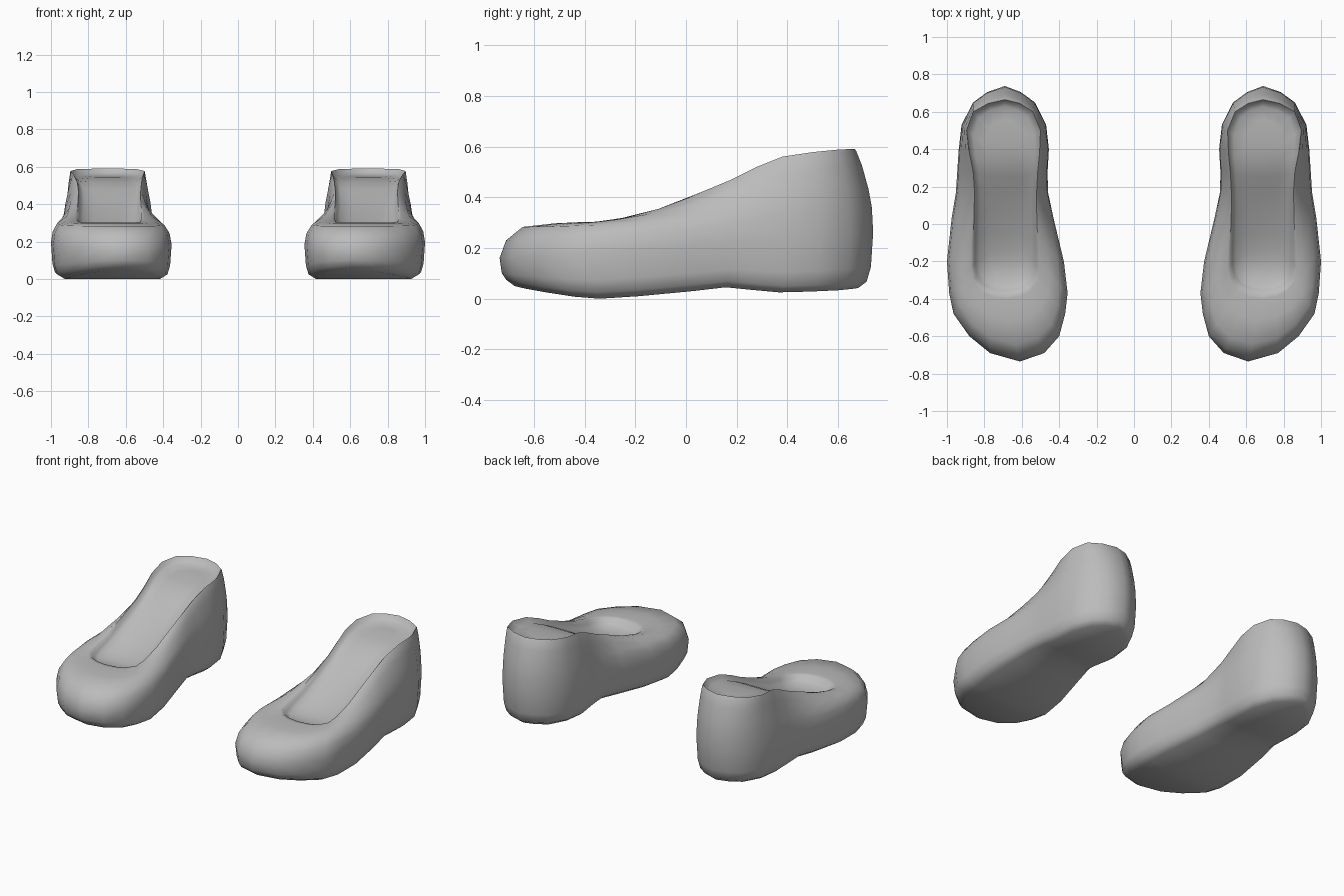
import bpy
import bmesh

# Remove the default cube only
cube = bpy.data.objects.get("Cube")
if cube:
    bpy.data.objects.remove(cube, do_unlink=True)

grey = bpy.data.materials.new("plain_grey")
grey.use_nodes = True
grey.diffuse_color = (0.5, 0.5, 0.5, 1)
shader = next(n for n in grey.node_tree.nodes if n.type == "BSDF_PRINCIPLED")
shader.inputs["Base Color"].default_value = (0.5, 0.5, 0.5, 1)
shader.inputs["Roughness"].default_value = 0.6

# Widest outline from toe to heel: y, inner x, outer x
OUTLINE = [
    (-.735, .61, .61), (-.69, .48, .77), (-.6, .4, .88), (-.48, .368, .965),
    (-.37, .355, .988), (-.2, .375, 1), (.03, .43, .975), (.17, .46, .952),
    (.28, .462, .945), (.4, .455, .937), (.53, .47, .922), (.65, .53, .86),
    (.705, .605, .785), (.738, .69, .69)]

# Foot opening, matching stations: y, inner x, outer x, rim height
OPENING = [
    (-.37, .69, .69, .3), (-.36, .62, .76, .3), (-.34, .57, .81, .3),
    (-.29, .525, .85, .305), (-.22, .515, .86, .32), (-.1, .515, .86, .355),
    (.06, .52, .855, .42), (.18, .52, .853, .47), (.28, .515, .86, .52),
    (.38, .505, .88, .56), (.5, .5, .895, .578), (.6, .54, .86, .588),
    (.645, .61, .78, .59), (.665, .69, .69, .59)]

# Height of the sole at each station, raised under the arch
SOLE = [.05, .04, .025, .008, 0, .01, .03, .045, .035, .025, .028, .033, .038, .042]


def lerp(a, b, t):
    return a + (b - a) * t


def scaled(row, sx, sy):
    """Shrink one station across its own centre and along the shoe."""
    y, a, b = row[:3]
    c = (a + b) / 2
    return y * sy, c + (a - c) * sx, c + (b - c) * sx


def below(sx, sy, height):
    """Ring of stations under the widest line."""
    return [(*scaled(row, sx, sy), lerp(SOLE[i] + .025, widest_height(row[0]), height)
             if height is not None else SOLE[i]) for i, row in enumerate(OUTLINE)]


def widest_height(y):
    return lerp(.16, .26, (y + .735) / 1.47)


def above(t, toe_rise, heel_rise):
    """Ring between the widest line and the rim, fuller at the toe."""
    ring = []
    for out, rim in zip(OUTLINE, OPENING):
        fullness = min(1, max(0, -out[0] / .5))
        rise = lerp(heel_rise, toe_rise, fullness)
        ring.append((*(lerp(p, q, t) for p, q in zip(out, rim)),
                     lerp(widest_height(out[0]), rim[3], rise)))
    return ring


def lining(inset, drop):
    """Ring inside the opening, sunk below the rim."""
    ring = []
    for y, a, b, z in OPENING:
        c = (a + b) / 2
        ring.append((lerp(y, .145, inset * .4), lerp(a, c, inset), lerp(b, c, inset), z - drop))
    return ring


RINGS = [
    below(.8, .92, None), below(.93, .965, 0), below(.975, .988, .3),
    above(0, 0, 0), above(.07, .5, .3), above(.25, .88, .52),
    above(.6, .98, .8), above(.92, 1.02, .98), above(1, 1, 1),
    lining(.07, .022), lining(.18, .036), lining(.5, .042)]


def build_shoe(name, side):
    bm = bmesh.new()
    loops = []
    for ring in RINGS:
        inner = [bm.verts.new((side * a, y, z)) for y, a, b, z in ring]
        outer = [bm.verts.new((side * b, y, z)) for y, a, b, z in ring[1:-1]]
        loops.append(inner + outer[::-1])
    count = len(loops[0])
    # Walls, rim and lining
    for low, high in zip(loops, loops[1:]):
        for i in range(count):
            j = (i + 1) % count
            bm.faces.new((low[i], low[j], high[j], high[i]))
    # Close the sole and the insole with strips from side to side
    for loop in (loops[0], loops[-1]):
        last = len(OUTLINE) - 1
        for i in range(last):
            strip = [loop[i], loop[i + 1], loop[-(i + 1)], loop[-i]]
            bm.faces.new(list(dict.fromkeys(strip)))
    bmesh.ops.recalc_face_normals(bm, faces=bm.faces[:])
    mesh = bpy.data.meshes.new(name)
    bm.to_mesh(mesh)
    bm.free()
    mesh.materials.append(grey)
    shoe = bpy.data.objects.new(name, mesh)
    bpy.context.collection.objects.link(shoe)
    bpy.ops.object.select_all(action="DESELECT")
    shoe.select_set(True)
    bpy.context.view_layer.objects.active = shoe
    bpy.ops.object.shade_smooth_by_angle(angle=1.1)


build_shoe("left_shoe", 1)
build_shoe("right_shoe", -1)
